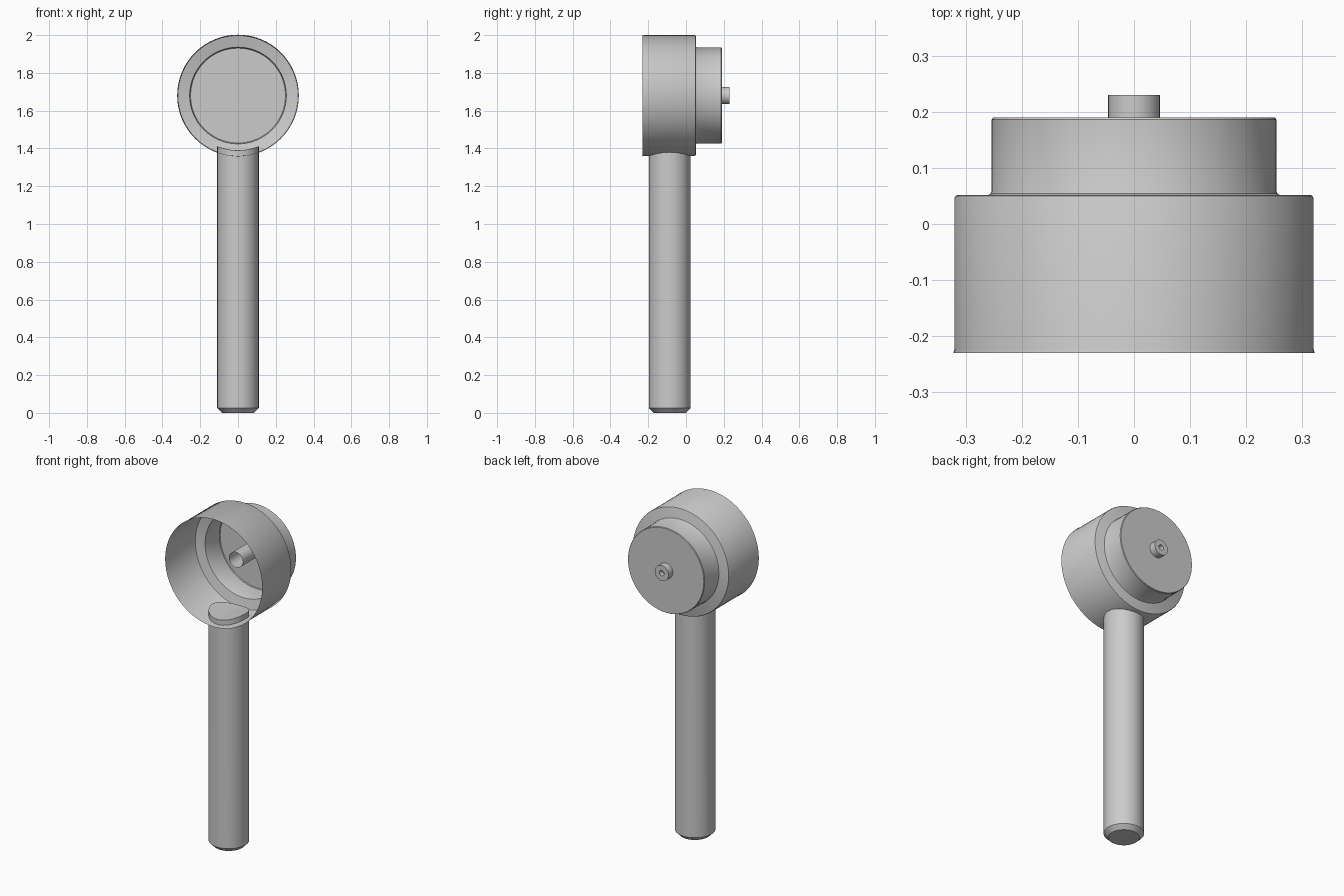
import bpy
import bmesh
import math

cube = bpy.data.objects.get("Cube")
if cube:
    bpy.data.objects.remove(cube, do_unlink=True)

HEAD_Z = 1.68      # height of the head's axis
HANDLE_Y = -0.086  # handle sits under the wide drum

# Single plain grey finish
grey = bpy.data.materials.new("plain grey")
grey.use_nodes = True
colour = (0.6, 0.6, 0.6, 1)
grey.diffuse_color = colour
grey.node_tree.nodes["Principled BSDF"].inputs["Base Color"].default_value = colour


def lathe(name, profile, along_y, location, sides=64, adjust=None):
    """Spin (radius, distance) points about the y or z axis."""
    bm = bmesh.new()
    rings = []
    for r, t in profile:
        ring = []
        for j in range(sides):
            a = 2 * math.pi * j / sides
            u, v = r * math.cos(a), r * math.sin(a)
            ring.append(bm.verts.new((v, t, u) if along_y else (u, v, t)))
        rings.append(ring)
    for low, high in zip(rings, rings[1:]):
        for j in range(sides):
            k = (j + 1) % sides
            bm.faces.new((low[j], low[k], high[k], high[j]))
    bmesh.ops.remove_doubles(bm, verts=bm.verts, dist=1e-5)
    if adjust:
        for v in bm.verts:
            adjust(v)
    mesh = bpy.data.meshes.new(name)
    bm.to_mesh(mesh)
    bm.free()
    mesh.materials.append(grey)
    obj = bpy.data.objects.new(name, mesh)
    obj.location = location
    bpy.context.collection.objects.link(obj)
    bpy.ops.object.select_all(action="DESELECT")
    obj.select_set(True)
    bpy.context.view_layer.objects.active = obj
    bpy.ops.object.shade_smooth_by_angle(angle=math.radians(30))
    return obj


# Stepped thin-walled head, open at the front, with softened step edges
lathe("stepped_head", [
    (0.322, -0.23), (0.32, -0.222), (0.32, 0.046), (0.318, 0.05), (0.314, 0.052),
    (0.26, 0.052), (0.256, 0.054), (0.254, 0.058),
    (0.254, 0.186), (0.251, 0.19), (0, 0.19)], True, (0, 0, HEAD_Z))

# Thin open tube inside the head
lathe("inner_tube", [(0.046, -0.02), (0.046, 0.19)], True, (0, 0, HEAD_Z), 32)

# Rear stub with a small blind hole
lathe("rear_stub", [
    (0.046, 0.19), (0.046, 0.23), (0.016, 0.23), (0.016, 0.2), (0, 0.2)],
    True, (0, 0, HEAD_Z), 32)


# Handle with a chamfered foot and a saddle-shaped top inside the drum
def saddle(v):
    if v.co.z > 1.3:
        v.co.z = HEAD_Z - math.sqrt(0.29 ** 2 - v.co.x ** 2)


lathe("handle", [
    (0, 0), (0.085, 0), (0.11, 0.025), (0.11, 1.4), (0.075, 1.4),
    (0.04, 1.4), (0, 1.4)], False, (0, HANDLE_Y, 0), 48, saddle)
